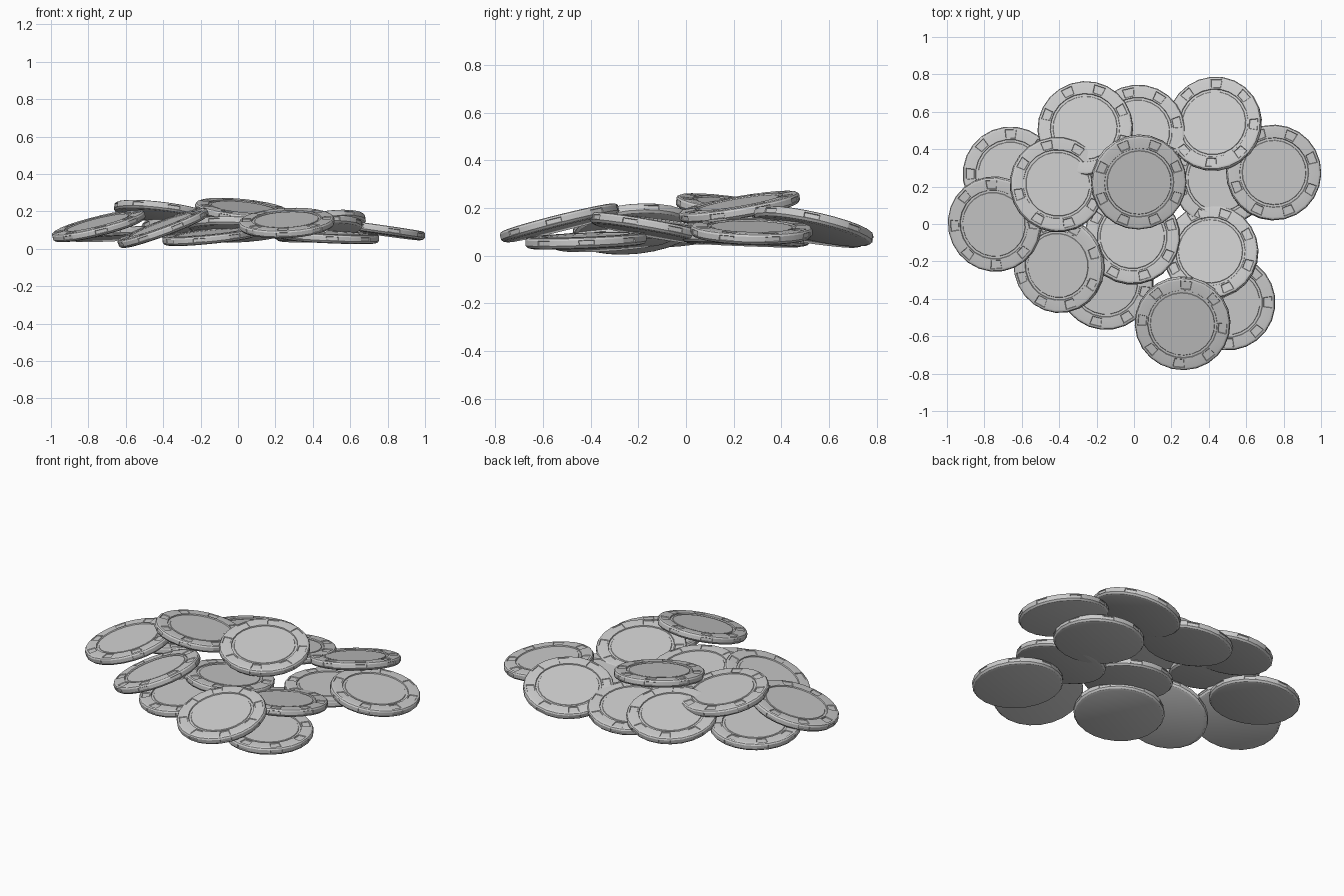
import bpy, bmesh, math, random
from mathutils import Vector, Matrix

if "Cube" in bpy.data.objects:
    bpy.data.objects.remove(bpy.data.objects["Cube"])

random.seed(4)
SIDES = 24

# lathe profile of one chip, bottom to top: (radius, height)
PROFILE = [(0.232, -0.024), (0.248, -0.019), (0.256, -0.009), (0.256, 0.013),
           (0.251, 0.021), (0.244, 0.024), (0.240, 0.0245), (0.194, 0.0245), (0.187, 0.0245),
           (0.185, 0.018), (0.173, 0.018), (0.171, 0.021)]


def chip_mesh():
    bm = bmesh.new()
    rings = []
    for r, z in PROFILE:
        rings.append([bm.verts.new((r * math.cos(2 * math.pi * i / SIDES),
                                    r * math.sin(2 * math.pi * i / SIDES), z))
                      for i in range(SIDES)])
    spots = []
    for k in range(len(rings) - 1):
        for i in range(SIDES):
            j = (i + 1) % SIDES
            f = bm.faces.new((rings[k][i], rings[k][j], rings[k + 1][j], rings[k + 1][i]))
            # every third segment of the rim band and edge carries a spot
            if i % 3 == 0 and k in (2, 6):
                spots.append(f)
    bm.faces.new(rings[-1])
    bm.faces.new(rings[0][::-1])
    bm.normal_update()
    bmesh.ops.inset_individual(bm, faces=spots, thickness=0.003, depth=-0.004)
    bmesh.ops.recalc_face_normals(bm, faces=bm.faces)
    me = bpy.data.meshes.new("chip")
    bm.to_mesh(me)
    bm.free()
    return me


# chips in the pile: centre x, y, z and the tilt of the normal in x, y
CHIPS = [
    (-0.744, 0.00, 0.133, -0.25, -0.13),
    (-0.66, 0.265, 0.090, -0.05, 0.06),
    (-0.41, 0.21, 0.206, 0.12, 0.14),
    (-0.40, -0.22, 0.122, -0.37, -0.09),
    (-0.15, -0.31, 0.078, -0.10, -0.07),
    (-0.01, -0.07, 0.130, 0.03, 0.13),
    (0.025, 0.225, 0.214, 0.10, -0.17),
    (-0.26, 0.51, 0.140, -0.08, 0.19),
    (0.02, 0.49, 0.105, -0.06, 0.15),
    (0.43, 0.535, 0.134, -0.16, 0.22),
    (0.746, 0.275, 0.113, 0.14, 0.02),
    (0.46, 0.24, 0.080, -0.02, 0.04),
    (0.41, -0.15, 0.125, -0.06, 0.18),
    (0.50, -0.42, 0.074, 0.04, -0.04),
    (0.26, -0.53, 0.148, -0.05, -0.25),
]

base = chip_mesh()
objs = []
for n, (x, y, z, tx, ty) in enumerate(CHIPS):
    ob = bpy.data.objects.new(f"game_chip_{n + 1:02d}", base.copy())
    bpy.context.collection.objects.link(ob)
    tilt = Vector((0, 0, 1)).rotation_difference(Vector((tx, ty, 1))).to_matrix().to_4x4()
    spin = Matrix.Rotation(random.uniform(0, 6.28), 4, 'Z')
    ob.data.transform(Matrix.Translation((x, y, z)) @ tilt @ spin)
    objs.append(ob)

# settle the pile on the floor
low = min(v.co.z for o in objs for v in o.data.vertices)
for o in objs:
    o.data.transform(Matrix.Translation((0, 0, 0.004 - low)))
    o.select_set(True)
bpy.context.view_layer.objects.active = objs[0]
bpy.ops.object.shade_smooth_by_angle(angle=math.radians(28))
